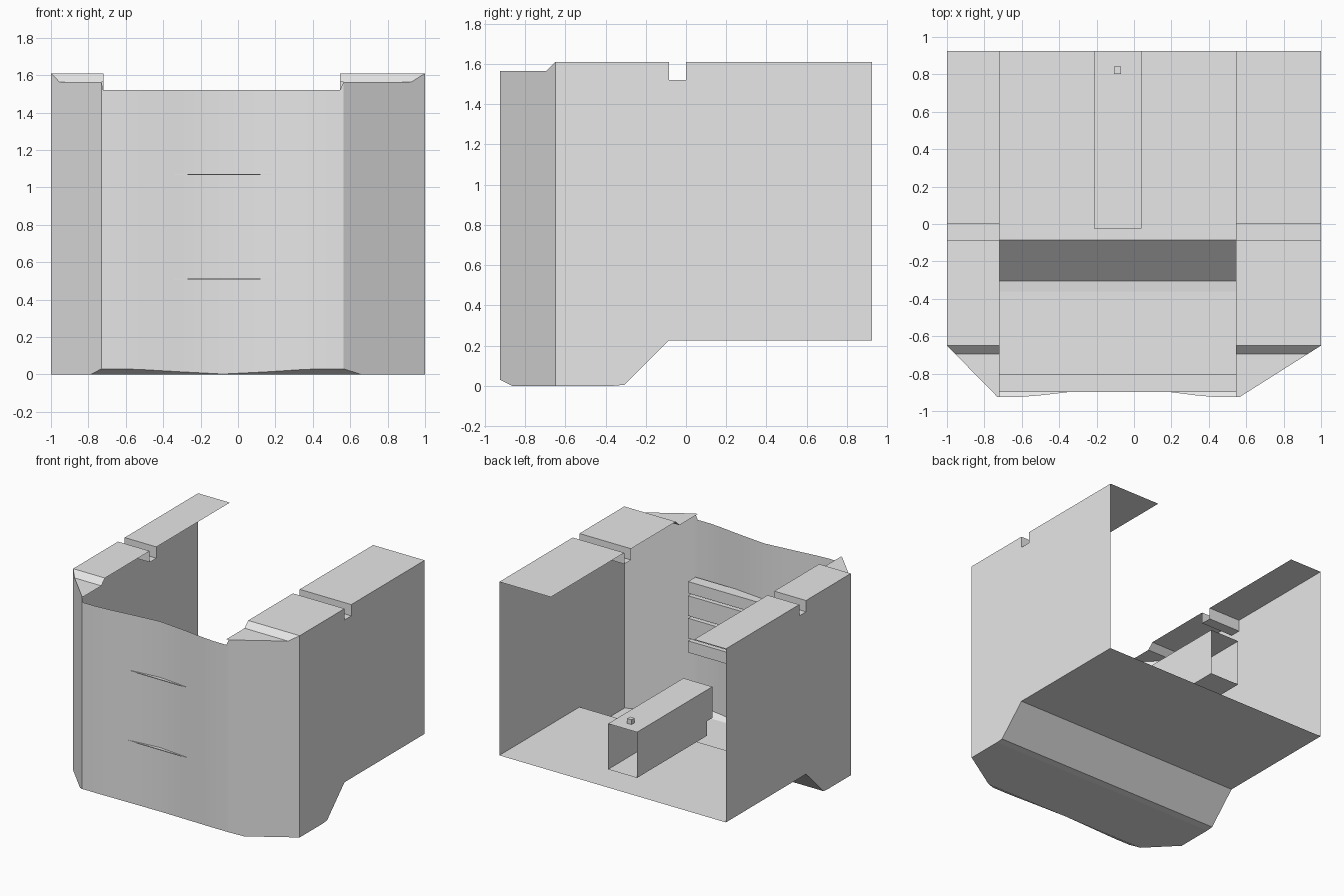
import bpy, bmesh
from mathutils import Vector

cube = bpy.data.objects.get("Cube")
if cube:
    bpy.data.objects.remove(cube)

grey = bpy.data.materials.new("light_grey")
grey.use_nodes = True
grey.diffuse_color = (0.8, 0.8, 0.8, 1)
grey.node_tree.nodes["Principled BSDF"].inputs["Base Color"].default_value = (0.8, 0.8, 0.8, 1)

BACK, CORNER, FRONT = 0.925, -0.65, -0.925
FLOOR, NOTCH, LIP, TOP = 0.225, 1.52, 1.565, 1.61
CHAMFER = -0.865
INNER = {-1: -0.72, 1: 0.545}      # inner edges of the top flanges
CHEEK = {-1: -0.73, 1: 0.565}      # where the angled cheeks meet the front


def sheet(name, polys, middle=(0, 0, 0.8), smooth=False):
    """Thin sheet part made of polygons facing away from a middle point."""
    bm = bmesh.new()
    for poly in polys:
        face = bm.faces.new([bm.verts.new(p) for p in poly])
        face.normal_update()
        if face.normal.dot(face.calc_center_median() - Vector(middle)) < 0:
            face.normal_flip()
    bmesh.ops.remove_doubles(bm, verts=bm.verts, dist=0.0005)
    mesh = bpy.data.meshes.new(name)
    bm.to_mesh(mesh)
    bm.free()
    mesh.materials.append(grey)
    obj = bpy.data.objects.new(name, mesh)
    bpy.context.collection.objects.link(obj)
    if smooth:
        bpy.ops.object.select_all(action='DESELECT')
        obj.select_set(True)
        bpy.context.view_layer.objects.active = obj
        bpy.ops.object.shade_smooth_by_angle()
    return obj


def strip(a, b):
    """Quads joining two paths of equal length."""
    return [(a[i], a[i + 1], b[i + 1], b[i]) for i in range(len(a) - 1)]


def box(name, low, high):
    bm = bmesh.new()
    bmesh.ops.create_cube(bm, size=1)
    for v in bm.verts:
        v.co = [(l + h) / 2 + c * (h - l) for l, h, c in zip(low, high, v.co)]
    mesh = bpy.data.meshes.new(name)
    bm.to_mesh(mesh)
    bm.free()
    mesh.materials.append(grey)
    bpy.context.collection.objects.link(bpy.data.objects.new(name, mesh))


def outer_x(side, y):
    """Outer edge of the body, following the angled cheeks at the front."""
    t = max(0, (CORNER - y) / (CORNER - FRONT))
    return side + (CHEEK[side] - side) * t


def base_z(y):
    return max(0, (CHAMFER - y) * 0.5)


# Side walls, top flanges and angled cheeks
belly = [(CORNER, 0), (-0.36, 0), (-0.305, 0.005), (-0.085, FLOOR), (BACK, FLOOR)]
rim = [(BACK, TOP), (0, TOP), (0, NOTCH), (-0.085, NOTCH), (-0.085, TOP),
       (CORNER, TOP), (-0.695, LIP), (FRONT, LIP)]
for side, word in ((-1, "right"), (1, "left")):
    sheet(word + "_wall", [[(side, y, z) for y, z in belly + rim[:6]]])
    outer = [(outer_x(side, y), y, z) for y, z in rim]
    inner = [(INNER[side], y, z) for y, z in rim]
    sheet(word + "_flange", strip(outer, inner), middle=(0, 0, 0))
    outline = [(CORNER, 0), (CHAMFER, 0), (FRONT, base_z(FRONT))] + rim[:4:-1]
    sheet(word + "_cheek", [[(outer_x(side, y), y, z) for y, z in outline]])

# Stepped floor
sheet("floor", strip([(-1, y, z) for y, z in belly], [(1, y, z) for y, z in belly]))
sheet("front_floor", [[(outer_x(s, y), y, 0) for s, y in
                       ((-1, CORNER), (-1, CHAMFER), (1, CHAMFER), (1, CORNER))]])

# Front panel with a shallow vee, and the chamfer below it
vee = [(CHEEK[-1], FRONT), (INNER[-1], FRONT), (-0.61, FRONT), (-0.5, -0.916),
       (-0.3, -0.893), (-0.08, -0.87), (0.15, -0.893), (0.33, -0.916),
       (0.43, FRONT), (INNER[1], FRONT), (CHEEK[1], FRONT)]
bottom = [(x, y, base_z(y)) for x, y in vee]
top = [(x, y, LIP if x in CHEEK.values() else NOTCH) for x, y in vee]
sheet("front_panel", strip(bottom, top), smooth=True)
ledge = [(outer_x(-1, CHAMFER) + (outer_x(1, CHAMFER) - outer_x(-1, CHAMFER))
          * i / (len(vee) - 1), CHAMFER, 0) for i in range(len(vee))]
sheet("front_chamfer", strip(bottom, ledge))

# Slatted rack behind the front panel, with a thin plate above and below
x0, x1 = INNER[-1], INNER[1]
for i, (low, high) in enumerate(((0.51, 0.6), (0.62, 0.78), (0.8, 0.96), (0.98, 1.07))):
    box(f"rack_slat_{i + 1}", (x0, CHAMFER, low), (x1, -0.805, high))
for name, z in (("rack_bottom_plate", 0.51), ("rack_top_plate", 1.07)):
    box(name, (x0, -0.898, z - 0.003), (x1, -0.805, z + 0.003))

# Hollow central channel, open at the back, with a cut lower front corner
xl, xr, front, cut, low, step, high = -0.215, 0.04, -0.025, 0.04, 0.37, 0.486, 0.735
section = [(BACK, low), (cut, low), (cut, step), (front, step), (front, high), (BACK, high)]
sides = [[(x, y, z) for y, z in section] for x in (xl, xr)]
sheet("channel", sides + strip(*sides), middle=(-0.087, 0.45, 0.55))
box("channel_stud", (-0.108, 0.803, high), (-0.07, 0.841, high + 0.038))
